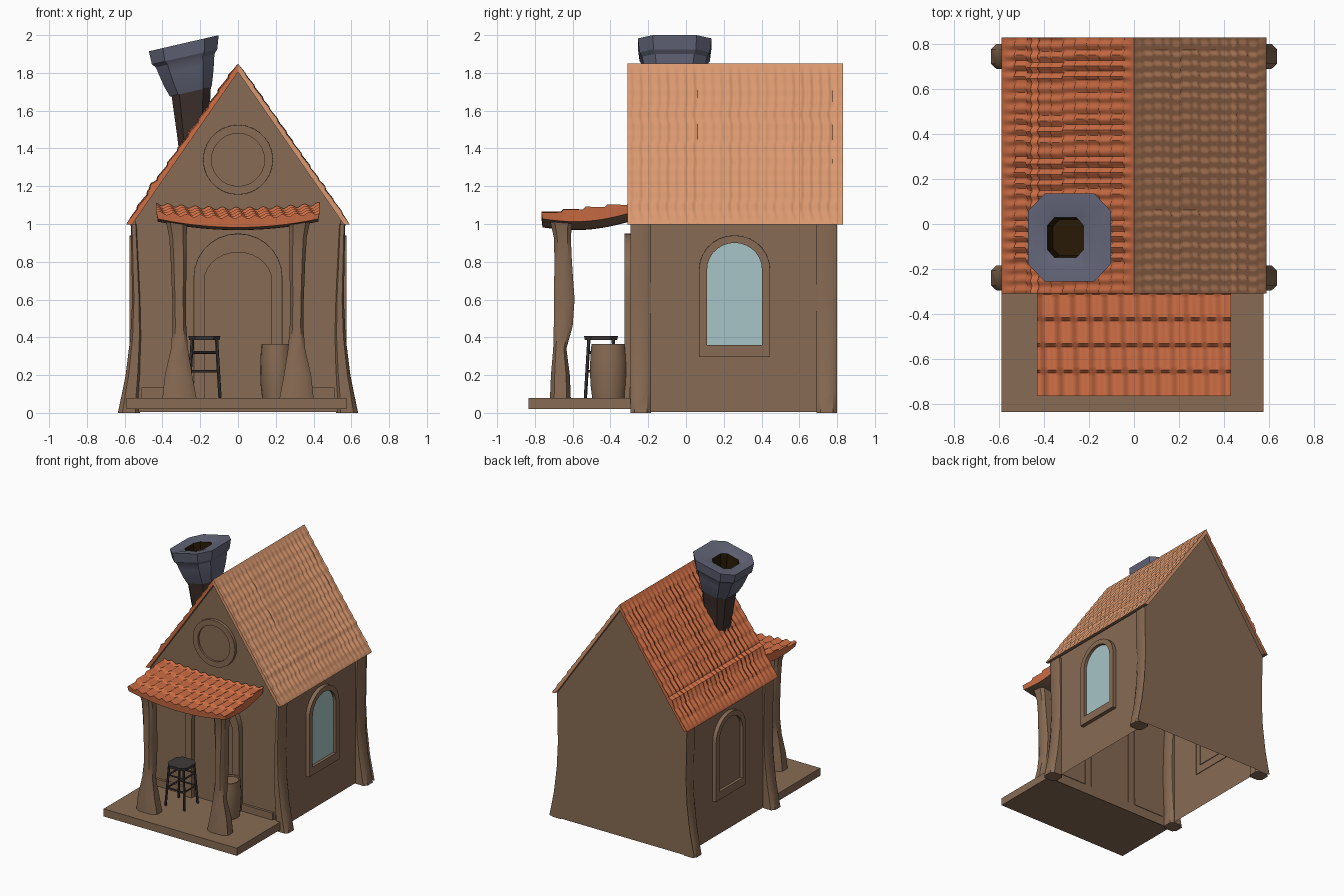
import bpy, bmesh, math, random
from mathutils import Vector

if "Cube" in bpy.data.objects:
    bpy.data.objects.remove(bpy.data.objects["Cube"])

random.seed(4)


def material(name, r, g, b):
    m = bpy.data.materials.new(name)
    m.diffuse_color = tuple((c / 255) ** 2.2 for c in (r, g, b)) + (1,)
    m.use_nodes = True
    m.node_tree.nodes["Principled BSDF"].inputs["Base Color"].default_value = m.diffuse_color
    return m


WALL = material("brown_timber", 134, 106, 84)
ORANGE = material("orange_tiles", 205, 110, 71)
TAN = material("tan_tiles", 217, 151, 111)
GLASS = material("pale_blue_glass", 166, 195, 197)
STONE = material("grey_stone", 98, 100, 118)
SHAFT = material("dark_brick", 64, 52, 48)
STOOL = material("dark_wood", 66, 60, 60)
SOOT = material("soot", 44, 32, 14)


def finish(name, bm, mats, smooth=None, normals=True):
    if normals:
        bmesh.ops.recalc_face_normals(bm, faces=bm.faces)
    me = bpy.data.meshes.new(name)
    bm.to_mesh(me)
    bm.free()
    ob = bpy.data.objects.new(name, me)
    bpy.context.collection.objects.link(ob)
    for m in mats:
        me.materials.append(m)
    if smooth:
        bpy.ops.object.select_all(action='DESELECT')
        ob.select_set(True)
        bpy.context.view_layer.objects.active = ob
        bpy.ops.object.shade_smooth_by_angle(angle=math.radians(smooth))
    return ob


def box(name, lo, hi, mat):
    bm = bmesh.new()
    bmesh.ops.create_cube(bm, size=1)
    for v in bm.verts:
        v.co = [lo[i] + (v.co[i] + 0.5) * (hi[i] - lo[i]) for i in range(3)]
    return finish(name, bm, [mat])


SQUARE = [(1, -.6), (1, .6), (.6, 1), (-.6, 1), (-1, .6), (-1, -.6), (-.6, -1), (.6, -1)]
CIRCLE = [(math.cos(i * math.pi / 9), math.sin(i * math.pi / 9)) for i in range(18)]


def loft(name, sections, mat, shape=SQUARE, tilt=0, caps=(True, True), smooth=40):
    """Skin cross-sections given as (cx, cy, z, rx, ry)."""
    bm = bmesh.new()
    rings = [[bm.verts.new((cx + a * rx, cy + b * ry, z + tilt * a * rx)) for a, b in shape]
             for cx, cy, z, rx, ry in sections]
    n = len(shape)
    for r, s in zip(rings, rings[1:]):
        for i in range(n):
            bm.faces.new((r[i], r[(i + 1) % n], s[(i + 1) % n], s[i]))
    for use, ring in zip(caps, (rings[0], rings[-1])):
        if use:
            bm.faces.new(ring)
    return finish(name, bm, [mat], smooth)


def slab(name, top, bottom, nu, nv, mats):
    """Closed sheet between two surfaces; the underside gets the second material."""
    bm = bmesh.new()
    grids = [[[bm.verts.new(f(i / nu, j / nv)) for j in range(nv + 1)] for i in range(nu + 1)]
             for f in (top, bottom)]
    for k, g in enumerate(grids):
        for i in range(nu):
            for j in range(nv):
                f = bm.faces.new((g[i][j], g[i + 1][j], g[i + 1][j + 1], g[i][j + 1]))
                f.material_index = k
    edge = ([(i, 0) for i in range(nu)] + [(nu, j) for j in range(nv)]
            + [(i, nv) for i in range(nu, 0, -1)] + [(0, j) for j in range(nv, 0, -1)])
    t, b = grids
    for (i, j), (k, l) in zip(edge, edge[1:] + edge[:1]):
        bm.faces.new((t[i][j], t[k][l], b[k][l], b[i][j]))
    return finish(name, bm, mats, 35)


def arch(hw, z0, spring, top, n=14):
    arc = [(hw * math.cos(i * math.pi / n), spring + (top - spring) * math.sin(i * math.pi / n))
           for i in range(n + 1)]
    return [(hw, z0)] + arc + [(-hw, z0)]


def frame(name, outer, inner, place, depth, closed=True):
    """Raised surround between two outlines with a softened outer edge."""
    bm = bmesh.new()
    loops = [(outer, -.005), (outer, depth * .7), ([(a * .985 + c * .015, b * .985 + d * .015)
             for (a, b), (c, d) in zip(outer, inner)], depth), (inner, depth), (inner, -.005)]
    rings = [[bm.verts.new(place(a, b, d)) for a, b in pts] for pts, d in loops]
    n = len(outer)
    for r, s in zip(rings, rings[1:]):
        for i in range(n if closed else n - 1):
            j = (i + 1) % n
            bm.faces.new((r[i], r[j], s[j], s[i]))
    finish(name, bm, [WALL], 35)


def pane(name, pts, place, mat):
    bm = bmesh.new()
    f = bm.faces.new([bm.verts.new(place(a, b, .003)) for a, b in pts])
    ext = bmesh.ops.extrude_face_region(bm, geom=[f])
    shift = Vector(place(0, 0, .004)) - Vector(place(0, 0, 0))
    bmesh.ops.translate(bm, vec=shift, verts=[v for v in ext["geom"] if isinstance(v, bmesh.types.BMVert)])
    finish(name, bm, [mat])


# House walls: open below, back wall flares at the foot
FRONT, BACK, SIDE = -.28, .80, .545
flare = [(.635, .005), (.615, .1), (.595, .2), (.57, .4), (.56, .6), (.568, 1.0)]
bm = bmesh.new()
gable = [(-SIDE, .005), (SIDE, .005), (SIDE, 1.02), (0, 1.81), (-SIDE, 1.02)]
bm.faces.new([bm.verts.new((x, FRONT, z)) for x, z in gable])
back = flare + [(0, 1.81)] + [(-x, z) for x, z in reversed(flare)]
bm.faces.new([bm.verts.new((x, BACK, z)) for x, z in reversed(back)])
for s in (-1, 1):
    quad = [(FRONT, .005), (BACK, .005), (BACK, 1.02), (FRONT, 1.02)]
    bm.faces.new([bm.verts.new((s * SIDE, y, z)) for y, z in quad[::s]])
finish("house_walls", bm, [WALL], normals=False)

# Corner posts with curved feet
for s, side in ((-1, "left"), (1, "right")):
    for cy, end in ((-.24, "front"), (.745, "back")):
        inner = (.52, .52, .515, .51, .515, .535)
        secs = [(s * (x + i) / 2, cy, z if z > .01 else 0, (x - i) / 2, .055)
                for (x, z), i in zip(flare, inner)]
        loft(f"corner_post_{end}_{side}", secs, WALL)

# Main tiled roof
def roof(s, name, mat, rows, step, wave, ridge):
    normal = Vector((s * .821, 0, .570))
    phase = [random.uniform(-.7, .7) for _ in range(rows + 1)]
    gain = [random.uniform(.5, 1.2) for _ in range(30)]

    def base(u, v):
        return Vector((s * .59 * u, -.31 + 1.14 * v, 1.85 - .85 * u))

    def top(u, v):
        row = int(u * rows)
        h = step * (u * rows - row - .5)
        h += wave * gain[int(v * 24)] * math.sin(2 * math.pi * 24 * v + phase[row])
        h += ridge * math.exp(-((u - .76) / .018) ** 2)
        return base(u, v) + normal * h * min(1, u * 12, (1 - u) * 12)

    def bottom(u, v):
        p = base(u, v)
        p.z = max(p.z - .045, .998)
        return p

    slab(name, top, bottom, 66, 144, [mat, WALL])


roof(-1, "roof_left", ORANGE, 11, .009, .006, .014)
roof(1, "roof_right", TAN, 14, .006, .004, .004)

# Sagging porch roof
def porch_top(u, v):
    w, row = 2 * u - 1, int(v * 4)
    ripple = .008 * math.sin(2 * math.pi * 12 * u + row * .6) - .014 * (v * 4 - row - .5)
    return (.432 * w, -.765 + .465 * v, 1.03 + .045 * v + .025 * w * w + ripple)


def porch_bottom(u, v):
    w = 2 * u - 1
    return (.425 * w, -.76 + .46 * v, .982 + .03 * v * v + .045 * w * w - .02 * math.sin(math.pi * v))


slab("porch_roof", porch_top, porch_bottom, 84, 32, [ORANGE, WALL])

# Porch deck and skirting
box("porch_deck", (-.59, -.835, .02), (.575, FRONT, .08), WALL)
for s, side in ((-1, "left"), (1, "right")):
    a, b = sorted((s * .24, s * .51))
    box(f"skirting_{side}", (a, FRONT - .02, .08), (b, FRONT + .005, .135), WALL)
    # Crooked porch columns: x centre, y centre, z, half widths
    col = [(.31, -.665, .08, .09, .055), (.315, -.665, .2, .072, .05), (.31, -.668, .34, .045, .035),
           (.31, -.65, .46, .036, .05), (.312, -.645, .6, .036, .055), (.314, -.65, .8, .042, .046),
           (.318, -.655, .93, .046, .045), (.325, -.66, 1.01, .056, .058)]
    loft(f"porch_column_{side}", [(s * x, y, z, rx, ry) for x, y, z, rx, ry in col], WALL)

# Door, round gable window and side windows
on_front = lambda a, b, d: (a, FRONT - d, b)
door = arch(.178, .08, .70, .85)
frame("door_surround", arch(.235, .08, .72, .95), door, on_front, .045, closed=False)
pane("door", door, on_front, WALL)
ring = lambda r: [(r * math.cos(i * math.pi / 14), 1.34 + r * math.sin(i * math.pi / 14)) for i in range(28)]
frame("gable_window_frame", ring(.185), ring(.14), on_front, .022)
pane("gable_window_pane", ring(.14), on_front, WALL)
for s, side, mat in ((-1, "left", WALL), (1, "right", GLASS)):
    on_side = lambda a, b, d, s=s: (s * (SIDE + d), .257 + a, b)
    hole = arch(.145, .36, .76, .90)
    frame(f"window_frame_{side}", arch(.188, .295, .76, .94), hole, on_side, .03)
    pane(f"window_pane_{side}", hole, on_side, mat)

# Chimney: tapering shaft, tilted stone collar, sooty flue
loft("chimney_shaft", [(-.235, -.06, 1.3, .065, .08), (-.24, -.06, 1.5, .085, .09),
                       (-.25, -.06, 1.74, .108, .12)], SHAFT, tilt=.15)
loft("chimney_collar", [(-.25, -.06, 1.70, .11, .122), (-.262, -.06, 1.76, .13, .145),
                        (-.272, -.06, 1.82, .145, .163), (-.28, -.06, 1.865, .155, .172),
                        (-.283, -.06, 1.885, .173, .186), (-.287, -.06, 1.957, .185, .195),
                        (-.30, -.06, 1.952, .135, .145), (-.305, -.06, 1.935, .08, .09)],
     STONE, tilt=.23, caps=(False, False), smooth=25)
loft("chimney_flue", [(-.305, -.06, 1.935, .08, .09), (-.29, -.06, 1.76, .07, .08)],
     SOOT, tilt=.23, caps=(False, True))

# Barrel on the porch
loft("barrel", [(.205, -.41, z, r * .88, r) for z, r in
                ((.08, .088), (.15, .097), (.22, .1), (.29, .098), (.365, .092), (.365, .082), (.35, .082))],
     WALL, shape=CIRCLE)

# Stool on the porch
def bar(name, a, b, r=.009):
    a, b = Vector(a), Vector(b)
    bm = bmesh.new()
    bmesh.ops.create_cone(bm, cap_ends=True, segments=6, radius1=r, radius2=r, depth=(b - a).length)
    rot = (b - a).to_track_quat('Z', 'Y')
    for v in bm.verts:
        v.co = rot @ v.co + (a + b) / 2
    finish(name, bm, [STOOL])


def leg(sx, sy, z):
    k = 1.1 - .25 * (z - .08) / .32
    return (-.178 + sx * .075 * k, -.45 + sy * .075 * k, z)


loft("stool_seat", [(-.178, -.45, .385, .08, .085), (-.178, -.45, .408, .085, .09)], STOOL)
corners = [(-1, -1), (1, -1), (1, 1), (-1, 1)]
for i, c in enumerate(corners):
    d = corners[(i + 1) % 4]
    bar(f"stool_leg_{i + 1}", leg(*c, .08), leg(*c, .39))
    for z in (.22, .32):
        bar(f"stool_rung_{i + 1}_{int(z * 100)}", leg(*c, z), leg(*d, z), .007)
